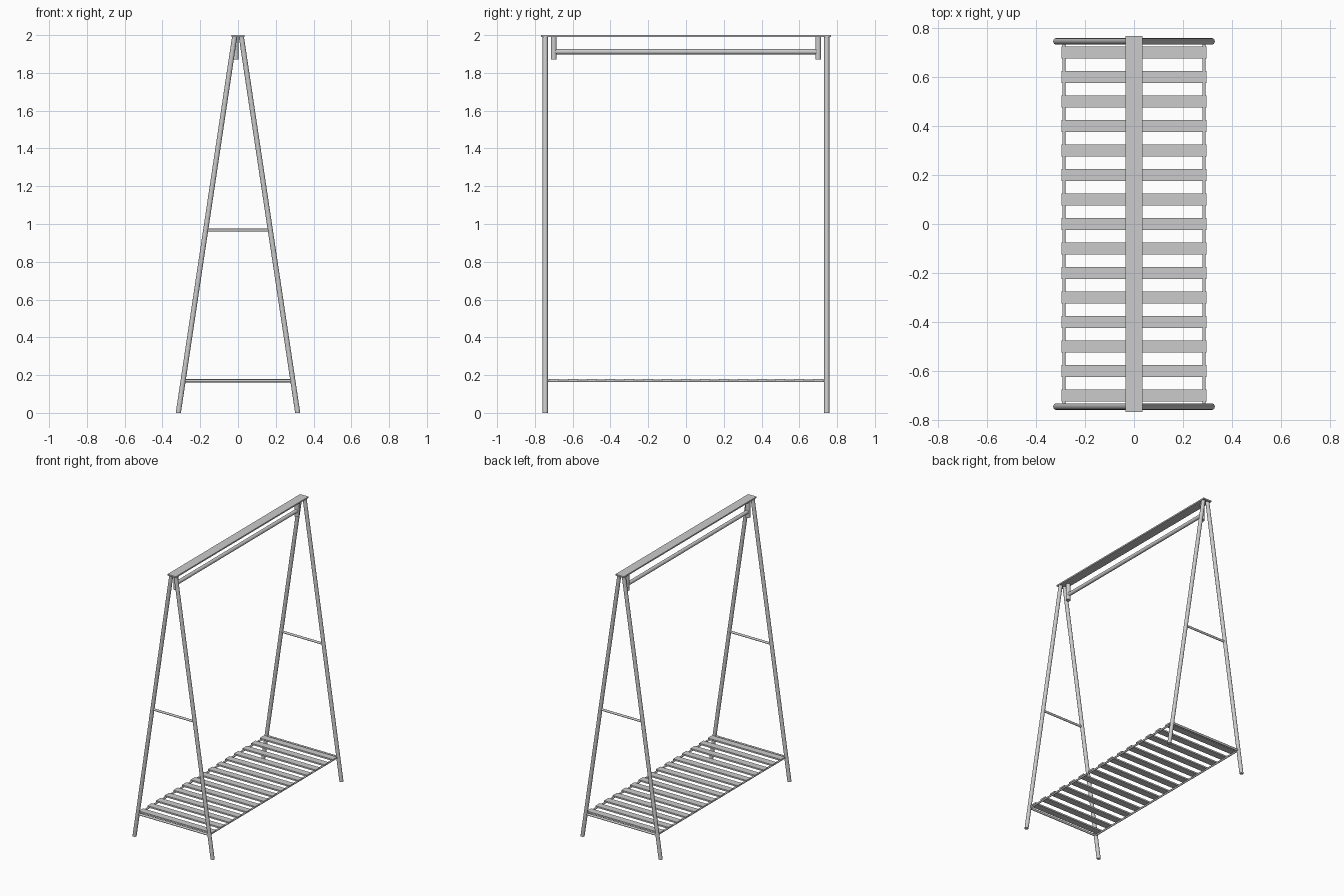
import bpy
from mathutils import Vector

cube = bpy.data.objects.get("Cube")
if cube:
    bpy.data.objects.remove(cube, do_unlink=True)

GREY = (0.6, 0.6, 0.6, 1)
metal = bpy.data.materials.new("grey metal")
metal.use_nodes = True
metal.diffuse_color = GREY
metal.node_tree.nodes["Principled BSDF"].inputs["Base Color"].default_value = GREY


def finish(name):
    ob = bpy.context.object
    ob.name = name
    ob.data.materials.append(metal)
    return ob


def tube(name, start, end, radius, extra=0):
    """Round bar between two points, optionally lengthened at both ends."""
    a, b = Vector(start), Vector(end)
    axis = b - a
    bpy.ops.mesh.primitive_cylinder_add(
        vertices=24, radius=radius, depth=axis.length + 2 * extra,
        location=(a + b) / 2, rotation=axis.to_track_quat("Z", "Y").to_euler())
    ob = finish(name)
    bpy.ops.object.shade_smooth_by_angle()
    return ob


def box(name, centre, size):
    bpy.ops.mesh.primitive_cube_add(size=1, location=centre)
    ob = finish(name)
    ob.scale = size
    bpy.ops.object.transform_apply(location=False, rotation=False, scale=True)
    return ob


END_Y = 0.745
FOOT_X, HEAD_X, TOP_Z = 0.316, 0.018, 1.99
LEG_R = 0.0135


def leg_x(z):
    return FOOT_X + (HEAD_X - FOOT_X) * z / TOP_Z


# Two A-frames, each with a pair of legs and two cross bars
for end, y in (("front", -END_Y), ("back", END_Y)):
    for side, s in (("right", -1), ("left", 1)):
        leg = tube(f"{end}_{side}_leg", (s * FOOT_X, y, 0), (s * HEAD_X, y, TOP_Z), LEG_R, 0.01)
        # Cut the tilted ends level with the floor and the top plate
        turn = leg.rotation_euler.to_matrix()
        slope = turn @ Vector((0, 0, 1))
        for v in leg.data.vertices:
            p = turn @ v.co + leg.location
            target = 0 if v.co.z < 0 else TOP_Z
            p += slope * (target - p.z) / slope.z
            v.co = turn.inverted() @ (p - leg.location)
    for name, z in (("middle_bar", 0.967), ("shelf_bar", 0.17)):
        tube(f"{end}_{name}", (-leg_x(z), y, z), (leg_x(z), y, z), 0.008)

# Flat top plate
box("top_plate", (0, 0, 1.995), (0.068, 1.535, 0.01))

# Hanging rail on two short posts
for end, s in (("front", -1), ("back", 1)):
    tube(f"{end}_rail_post", (-0.012, s * 0.7, 1.87), (-0.012, s * 0.7, 1.99), 0.0155)
tube("hanging_rail", (-0.012, -0.7, 1.912), (-0.012, 0.7, 1.912), 0.0135)

# Slatted shelf resting on two side rails
for side, s in (("right", -1), ("left", 1)):
    tube(f"{side}_shelf_rail", (s * 0.286, -END_Y, 0.169), (s * 0.286, END_Y, 0.169), 0.0065)
for i in range(15):
    box(f"shelf_slat_{i + 1}", (0, (i - 7) * 0.1, 0.175), (0.592, 0.05, 0.011))
